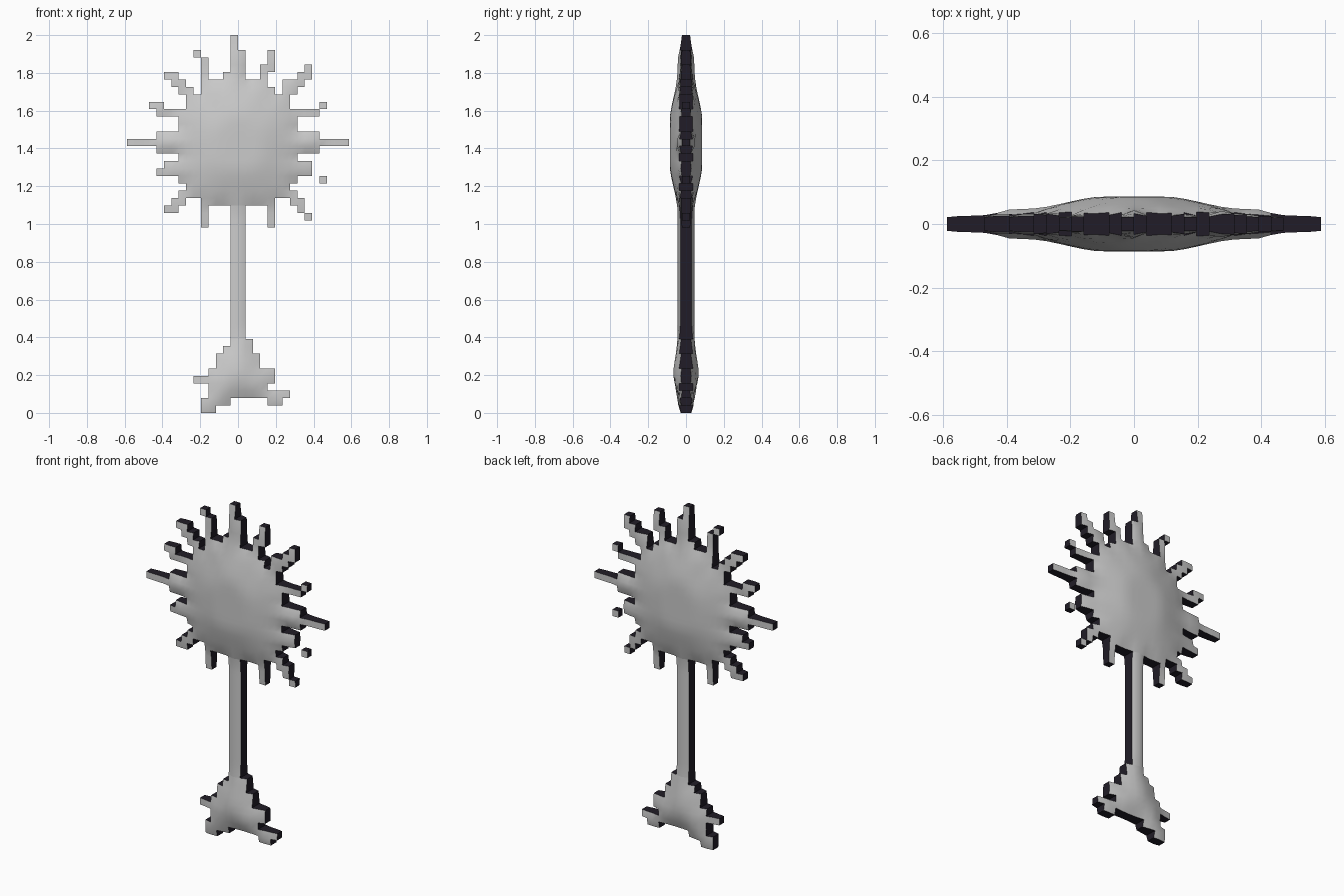
import bpy, bmesh

if "Cube" in bpy.data.objects:
    bpy.data.objects.remove(bpy.data.objects["Cube"])

C = 2 / 51          # size of one step of the stepped outline
HALF_HEAD = [4, 5, 7, 7, 7, 8, 8, 11, 15, 11, 8, 8, 8, 8, 7, 5, 4]   # half widths, rows 6..22


def block(cells, side, h0, h1, r0, r1):
    """Fill cells h0..h1 out from the centre on one side (-1, 1, or 0 for both)."""
    for s in ((-1, 1) if side == 0 else (side,)):
        for h in range(h0, h1 + 1):
            for r in range(r0, r1 + 1):
                cells.add((h if s > 0 else -1 - h, r))


# Round head with stepped rays
head = set()
for n, w in enumerate(HALF_HEAD):
    block(head, 0, 0, w - 1, 6 + n, 6 + n)
rays_both = [(8, 9, 5, 5), (7, 8, 6, 6), (6, 7, 7, 7), (7, 9, 10, 10), (8, 9, 17, 17),
             (8, 9, 18, 18), (5, 7, 21, 21), (7, 8, 22, 22), (4, 4, 22, 24)]
rays_left = [(0, 0, 0, 5), (5, 5, 2, 2), (4, 4, 3, 7), (1, 1, 5, 5), (10, 11, 9, 9),
             (10, 10, 10, 10), (10, 10, 18, 18), (8, 9, 23, 23), (4, 4, 25, 25)]
rays_right = [(0, 0, 2, 5), (4, 4, 2, 4), (3, 3, 4, 5), (9, 9, 4, 4), (6, 6, 6, 6),
              (11, 11, 9, 9), (10, 10, 10, 10), (11, 11, 19, 19), (8, 8, 23, 23),
              (9, 9, 24, 24), (4, 4, 25, 25)]
for side, rects in ((0, rays_both), (-1, rays_left), (1, rays_right)):
    for q in rects:
        block(head, side, *q)

# Straight shaft
shaft = set()
block(shaft, 0, 0, 0, 23, 40)

# Flared foot
foot = set()
foot_left = [1, 2, 3, 3, 4, 6, 4, 4]
foot_right = [2, 2, 3, 3, 5, 5, 4, 7]
for n in range(8):
    block(foot, -1, 0, foot_left[n] - 1, 41 + n, 41 + n)
    block(foot, 1, 0, foot_right[n] - 1, 41 + n, 41 + n)
block(foot, -1, 1, 4, 49, 49)
block(foot, -1, 3, 4, 50, 50)
block(foot, 1, 4, 5, 49, 49)

# Pillowed half thickness at every grid point: grows with distance from the outline
cells = head | shaft | foot
touch = {}
for i, r in cells:
    for p in ((i, r), (i + 1, r), (i, r + 1), (i + 1, r + 1)):
        touch[p] = touch.get(p, 0) + 1
edge = [p for p, n in touch.items() if n < 4]
RISE = [0.05, 0.06, 0.07, 0.079, 0.086]


def raw(p):
    if touch[p] < 4:
        return {1: 0.02, 2: 0.026, 3: 0.036}[touch[p]]
    d = min(((p[0] - e[0]) ** 2 + (p[1] - e[1]) ** 2) ** 0.5 for e in edge) - 1
    k = min(int(d), 4)
    return RISE[k] + (RISE[min(k + 1, 4)] - RISE[k]) * (d - k if k < 4 else 0)


def smooth(t):
    out = {}
    for (a, b), v in t.items():
        near = [t[q] for q in ((a + 1, b), (a - 1, b), (a, b + 1), (a, b - 1)) if q in t]
        out[(a, b)] = 0.5 * v + 0.5 * sum(near) / len(near)
    return out


thick = smooth({p: raw(p) for p in touch})

rim = bpy.data.materials.new("dark_rim")
rim.diffuse_color = (0.015, 0.012, 0.02, 1)
rim.use_nodes = True
rim.node_tree.nodes["Principled BSDF"].inputs["Base Color"].default_value = rim.diffuse_color
face = bpy.data.materials.new("grey_face")
face.diffuse_color = (0.8, 0.8, 0.8, 1)
face.use_nodes = True
face.node_tree.nodes["Principled BSDF"].inputs["Base Color"].default_value = face.diffuse_color


def build(name, part):
    """Front and back skins for a set of cells, walled along the outer outline."""
    bm = bmesh.new()
    verts = {}

    def v(p, s):
        if (p, s) not in verts:
            verts[p, s] = bm.verts.new((p[0] * C, s * thick[p], 2 - p[1] * C))
        return verts[p, s]

    for i, r in sorted(part):
        q = [(i, r + 1), (i + 1, r + 1), (i + 1, r), (i, r)]
        bm.faces.new([v(p, -1) for p in q])
        bm.faces.new([v(p, 1) for p in reversed(q)])
        for n, nb in enumerate(((i, r + 1), (i + 1, r), (i, r - 1), (i - 1, r))):
            if nb not in cells:
                a, b = q[n], q[(n + 1) % 4]
                f = bm.faces.new((v(b, -1), v(a, -1), v(a, 1), v(b, 1)))
                f.material_index = 1
    me = bpy.data.meshes.new(name)
    bm.to_mesh(me)
    bm.free()
    me.materials.append(face)
    me.materials.append(rim)
    ob = bpy.data.objects.new(name, me)
    bpy.context.collection.objects.link(ob)
    bpy.ops.object.select_all(action='DESELECT')
    ob.select_set(True)
    bpy.context.view_layer.objects.active = ob
    bpy.ops.object.shade_smooth_by_angle(angle=0.7)


build("rayed_head", head)
build("shaft", shaft)
build("flared_foot", foot)
